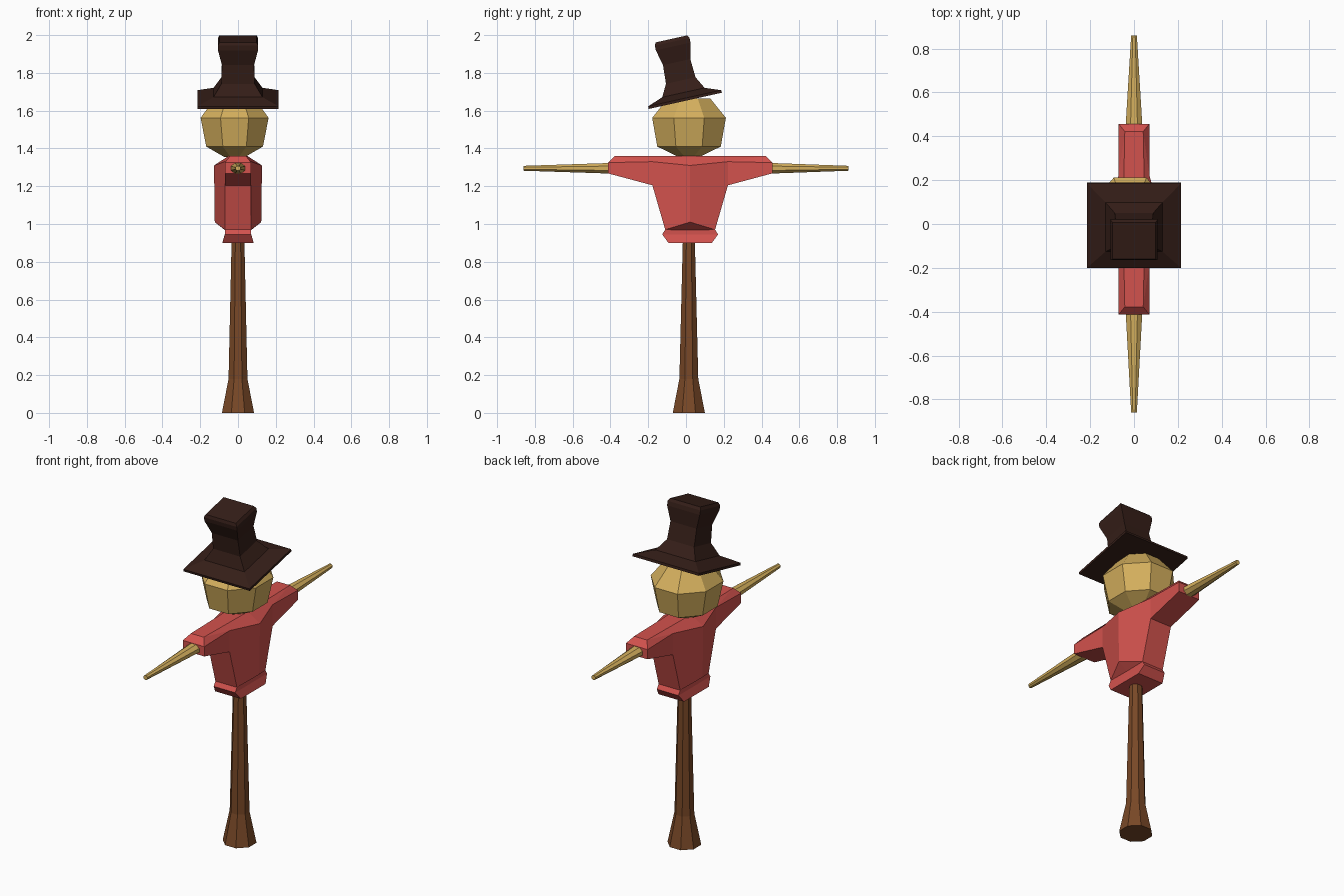
import bpy, bmesh
from math import pi, cos, sin, radians
from mathutils import Vector, Matrix

if "Cube" in bpy.data.objects:
    bpy.data.objects.remove(bpy.data.objects["Cube"])


def material(name, rgb):
    m = bpy.data.materials.new(name)
    m.diffuse_color = (*rgb, 1)
    m.use_nodes = True
    m.node_tree.nodes["Principled BSDF"].inputs["Base Color"].default_value = m.diffuse_color
    return m


WOOD = material("wood", (0.19, 0.065, 0.02))
STRAW = material("straw", (0.66, 0.43, 0.11))
RED = material("red_cloth", (0.65, 0.085, 0.075))
FELT = material("dark_felt", (0.035, 0.013, 0.009))


def finish(name, bm, mat):
    bmesh.ops.recalc_face_normals(bm, faces=bm.faces)
    me = bpy.data.meshes.new(name)
    bm.to_mesh(me)
    bm.free()
    me.materials.append(mat)
    ob = bpy.data.objects.new(name, me)
    bpy.context.collection.objects.link(ob)
    return ob


def loft(name, n, profile, mat, matrix, turn=0):
    """Stack n-sided rings; profile rows are (height, half width x, half width y)."""
    bm = bmesh.new()
    rings = []
    for h, rx, ry in profile:
        ring = []
        for i in range(n):
            a = 2 * pi * (i + 0.5) / n + turn
            k = 1 / cos(pi / n)
            ring.append(bm.verts.new(matrix @ Vector((rx * k * cos(a), ry * k * sin(a), h))))
        rings.append(ring)
    for lo, hi in zip(rings, rings[1:]):
        for i in range(n):
            j = (i + 1) % n
            bm.faces.new((lo[i], lo[j], hi[j], hi[i]))
    bm.faces.new(rings[0])
    bm.faces.new(rings[-1])
    return finish(name, bm, mat)


# Pole with flared foot
loft("pole", 8, [(0, .085, .085), (.18, .05, .05), (.905, .034, .032)],
     WOOD, Matrix.Translation((0, .015, 0)))

# Shirt: one quarter, mirrored in x and y
P = {
    "top": (.05, 0, 1.36), "chest": (.127, 0, 1.31), "waist": (.123, 0, 1.01),
    "m3": (.07, 0, .968), "m4": (.07, 0, .945), "m5": (.083, 0, .90),
    "A": (.042, .40, 1.36), "B": (.07, .435, 1.325), "C": (.07, .435, 1.268),
    "D": (.07, .20, 1.33), "E": (.07, .20, 1.205), "F": (.07, .132, .97),
    "G": (.07, .148, .945), "H": (.083, .115, .90),
}
bm = bmesh.new()
v = {k: bm.verts.new(p) for k, p in P.items()}
strip = ["top", "A", "B", "C", "E", "F", "G", "H", "m5"]
mid = [bm.verts.new((0, P[k][1], P[k][2])) for k in strip]
for i in range(len(strip) - 1):
    bm.faces.new((mid[i], v[strip[i]], v[strip[i + 1]], mid[i + 1]))
for names in ("top chest D A", "A D B", "D E C B", "chest waist F E D",
              "waist m3 F", "m3 m4 G F", "m4 m5 H G"):
    bm.faces.new([v[k] for k in names.split()])
shirt = finish("shirt", bm, RED)
shirt.location.y = .022
mirror = shirt.modifiers.new("mirror", 'MIRROR')
mirror.use_axis = (True, True, False)

# Straw arms
for name, side, start in (("front_arm", -1, .40), ("back_arm", 1, .45)):
    loft(name, 8, [(start, .038, .028), (.86, .013, .013)], STRAW,
         Matrix.Translation((0, 0, 1.295)) @ Matrix.Rotation(-side * pi / 2, 4, 'X'))

# Faceted head
loft("head", 8, [(1.355, .055, .055), (1.41, .15, .168), (1.562, .18, .195), (1.665, .105, .112)],
     STRAW, Matrix.Translation((-.018, .016, 0)))

# Tilted square hat with brim
loft("hat", 4, [(0, .215, .198), (.014, .215, .198), (.045, .13, .115), (.11, .088, .08),
                (.21, .085, .074), (.295, .106, .094), (.32, .107, .094), (.336, .098, .086)],
     FELT, Matrix.Translation((0, -.004, 1.652)) @ Matrix.Rotation(radians(12.5), 4, 'X'))
